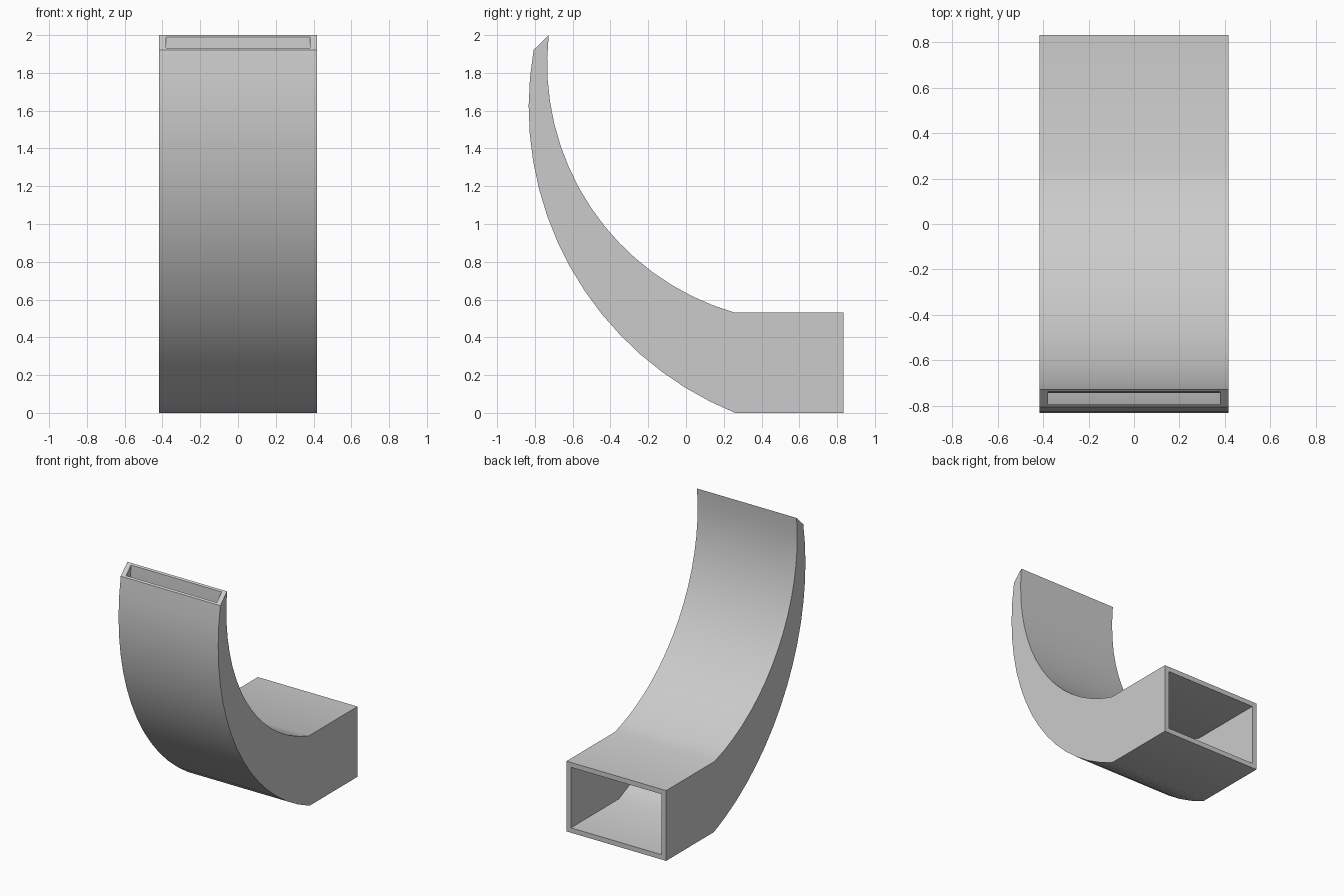
import bpy, bmesh, math
from mathutils import Vector

cube = bpy.data.objects.get("Cube")
if cube:
    bpy.data.objects.remove(cube, do_unlink=True)

HALF_WIDTH = 0.417
WALL = 0.037
TIP_WALL = 0.0145
STEPS = 16

grey = bpy.data.materials.new("plain grey")
grey.use_nodes = True
colour = (0.6, 0.6, 0.6, 1)
grey.diffuse_color = colour
grey.node_tree.nodes["Principled BSDF"].inputs["Base Color"].default_value = colour


def arc(centre_y, centre_z, radius, start_z, end_z):
    """Points (y, z) on the front side of a circle, from start_z up to end_z."""
    a = math.asin((start_z - centre_z) / radius)
    b = math.asin((end_z - centre_z) / radius)
    angles = [a + (b - a) * i / STEPS for i in range(STEPS + 1)]
    return [Vector((centre_y - radius * math.cos(t), centre_z + radius * math.sin(t)))
            for t in angles]


# Side profile: straight inlet, then two arcs narrowing to the tip
lower = [Vector((0.833, 0))] + arc(0.914, 1.62, 1.747, 0, 1.922)
upper = [Vector((0.833, 0.532))] + arc(0.638, 1.85, 1.373, 0.532, 2.0)

bm = bmesh.new()


def ring(low, high, half):
    corners = [(-half, low), (half, low), (half, high), (-half, high)]
    return [bm.verts.new((x, p.x, p.y)) for x, p in corners]


def bridge(a, b):
    for k in range(4):
        n = (k + 1) % 4
        bm.faces.new((a[k], a[n], b[n], b[k]))


# Outer skin and inner channel, section by section
outer, inner = [], []
for i, (low, high) in enumerate(zip(lower, upper)):
    f = max(i - 1, 0) / STEPS
    inset = (high - low).normalized() * (WALL + (TIP_WALL - WALL) * f)
    outer.append(ring(low, high, HALF_WIDTH))
    inner.append(ring(low + inset, high - inset, HALF_WIDTH - WALL))

for i in range(len(outer) - 1):
    bridge(outer[i], outer[i + 1])
    bridge(inner[i + 1], inner[i])

# Rims of the inlet and the slot
bridge(inner[0], outer[0])
bridge(outer[-1], inner[-1])

bmesh.ops.recalc_face_normals(bm, faces=bm.faces)
mesh = bpy.data.meshes.new("curved_duct")
bm.to_mesh(mesh)
bm.free()
mesh.materials.append(grey)

duct = bpy.data.objects.new("curved_duct", mesh)
bpy.context.collection.objects.link(duct)
bpy.ops.object.select_all(action="DESELECT")
duct.select_set(True)
bpy.context.view_layer.objects.active = duct
bpy.ops.object.shade_smooth_by_angle(angle=math.radians(30))
